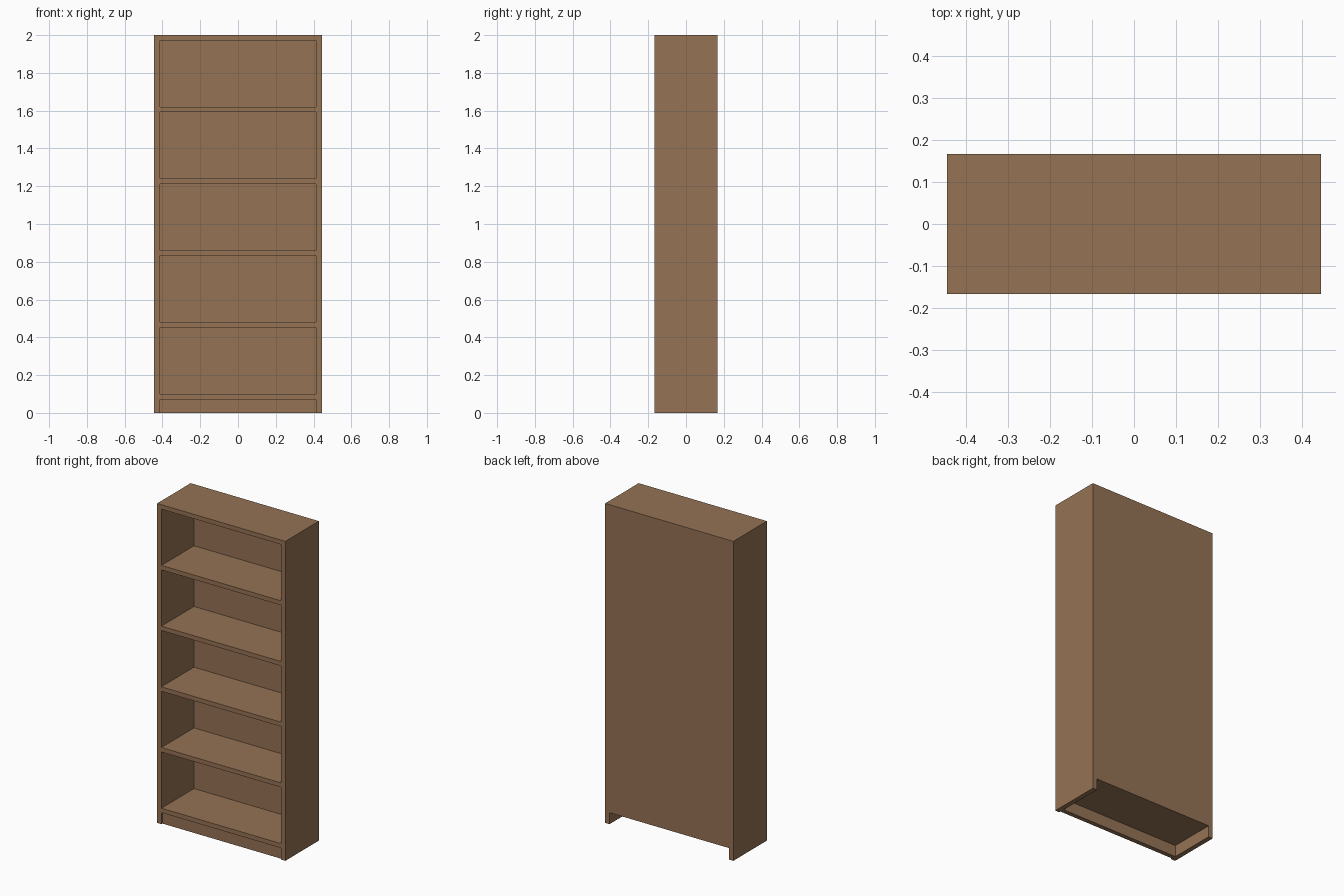
import bpy

if "Cube" in bpy.data.objects:
    bpy.data.objects.remove(bpy.data.objects["Cube"])

W, D, H = 0.888, 0.332, 2.0      # overall size
SIDE, BOARD, BACK = 0.03, 0.028, 0.01
FIRST, GAPS = 0.10, 5            # top of lowest shelf, number of compartments

wood = bpy.data.materials.new("wood")
wood.diffuse_color = (0.30, 0.17, 0.09, 1)
wood.use_nodes = True
wood.node_tree.nodes["Principled BSDF"].inputs["Base Color"].default_value = wood.diffuse_color


def board(name, x, y, z):
    """Box from (min, max) pairs on each axis."""
    bpy.ops.mesh.primitive_cube_add(size=1, location=[sum(p) / 2 for p in (x, y, z)])
    ob = bpy.context.object
    ob.name = name
    ob.scale = [p[1] - p[0] for p in (x, y, z)]
    bpy.ops.object.transform_apply(location=False, rotation=False, scale=True)
    ob.data.materials.append(wood)
    return ob


front, rear = -D / 2, D / 2
inner = (-W / 2 + SIDE, W / 2 - SIDE)

# full-height sides
board("left_side", (-W / 2, inner[0]), (front, rear), (0, H))
board("right_side", (inner[1], W / 2), (front, rear), (0, H))

# top board, full depth between the sides
board("top_board", inner, (front, rear), (H - BOARD, H))

# evenly spaced shelves in front of the back panel
step = (H - FIRST) / GAPS
for i in range(GAPS):
    z = FIRST + i * step
    board("bottom_shelf" if i == 0 else f"shelf_{i}",
          inner, (front, rear - BACK), (z - BOARD, z))

# thin back panel, open below the bottom shelf
board("back_panel", inner, (rear - BACK, rear), (FIRST - BOARD, H - BOARD))

# plinth under the bottom shelf, slightly recessed
board("plinth", inner, (front + 0.01, front + 0.01 + BOARD), (0, FIRST - BOARD))
